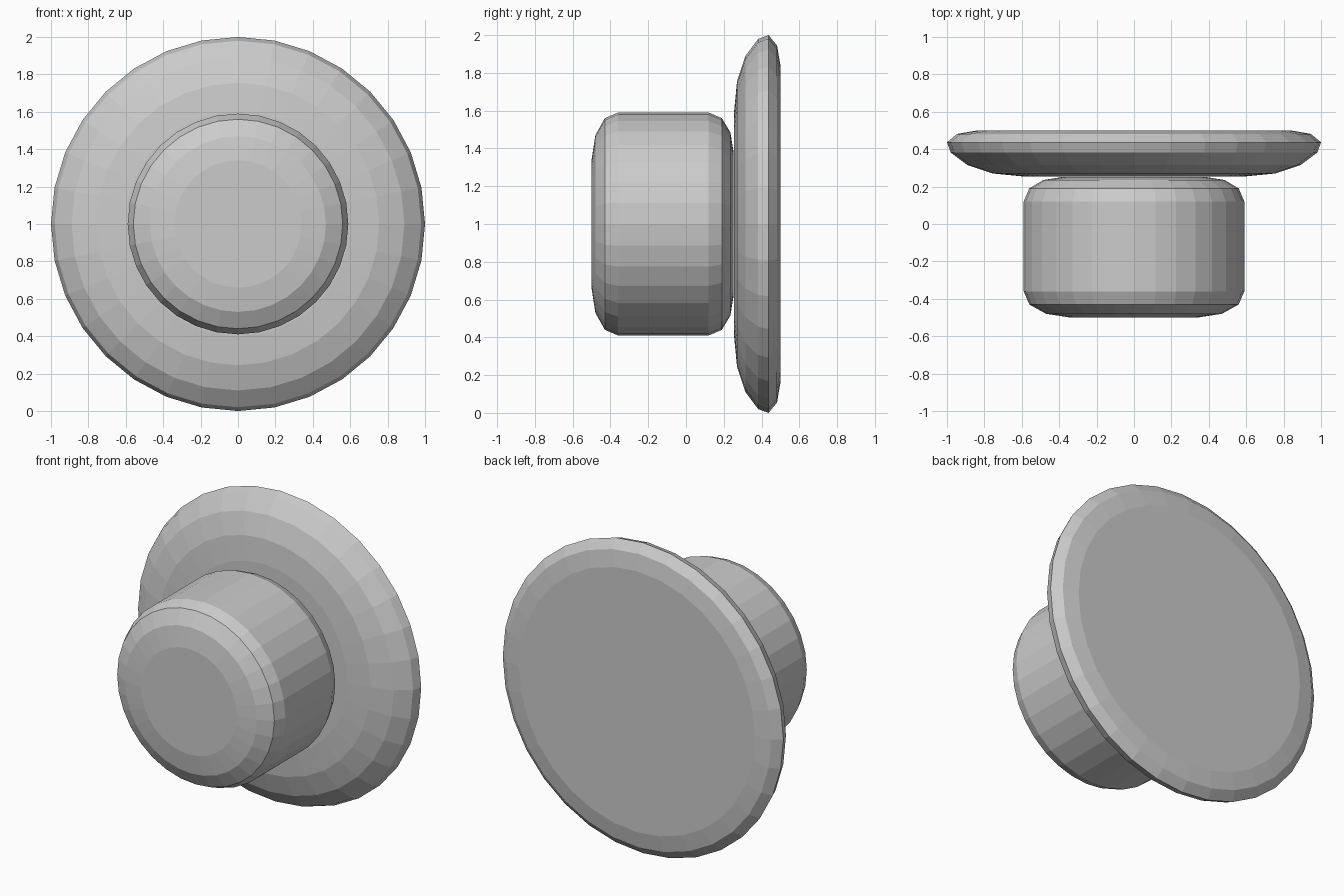
import bpy, bmesh
from math import sin, cos, tau

if "Cube" in bpy.data.objects:
    bpy.data.objects.remove(bpy.data.objects["Cube"])

SIDES = 32


def lathe(name, profile):
    """Turn a (y, radius) profile around the horizontal axis at z = 1, with flat end caps."""
    bm = bmesh.new()
    rings = [[bm.verts.new((r * sin(tau * i / SIDES), y, 1 + r * cos(tau * i / SIDES)))
              for i in range(SIDES)] for y, r in profile]
    for a, b in zip(rings, rings[1:]):
        for i in range(SIDES):
            j = (i + 1) % SIDES
            bm.faces.new((a[i], a[j], b[j], b[i]))
    bm.faces.new(rings[0])
    bm.faces.new(rings[-1])
    bmesh.ops.recalc_face_normals(bm, faces=bm.faces)
    mesh = bpy.data.meshes.new(name)
    bm.to_mesh(mesh)
    bm.free()
    obj = bpy.data.objects.new(name, mesh)
    bpy.context.collection.objects.link(obj)
    return obj


# Wide rounded disc at the back
lathe("back_disc", [(0.255, 0.60), (0.27, 0.755), (0.315, 0.89), (0.382, 0.98),
                    (0.437, 1.0), (0.482, 0.945), (0.5, 0.84)])

# Rounded knob at the front
lathe("front_knob", [(-0.5, 0.34), (-0.48, 0.47), (-0.43, 0.56), (-0.36, 0.59),
                     (0.12, 0.59), (0.19, 0.56), (0.235, 0.485), (0.252, 0.38)])
